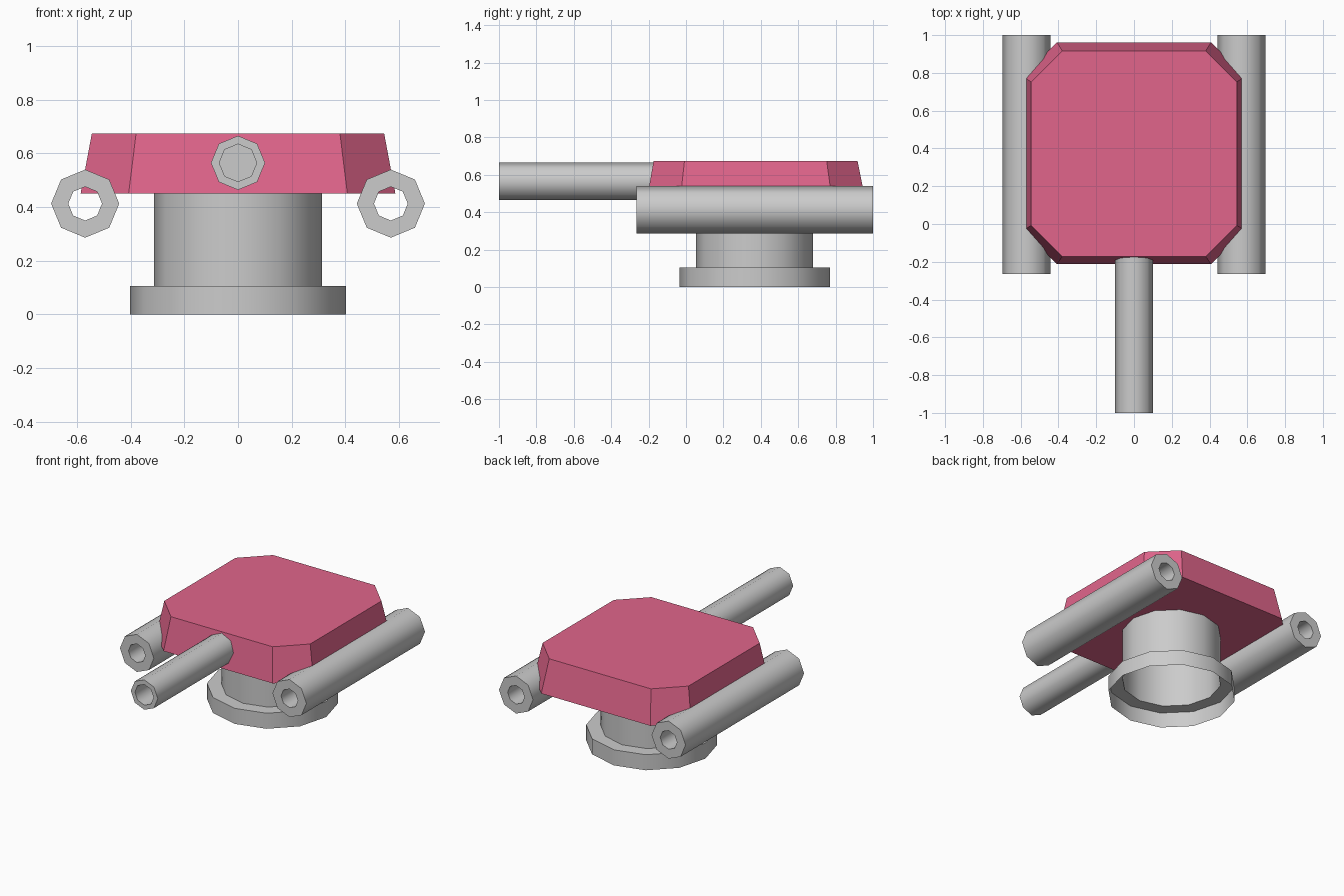
import bpy, bmesh
from math import cos, sin, pi, radians

if "Cube" in bpy.data.objects:
    bpy.data.objects.remove(bpy.data.objects["Cube"])

pink = bpy.data.materials.new("pink")
pink.diffuse_color = (0.75, 0.13, 0.26, 1)
pink.use_nodes = True
pink.node_tree.nodes["Principled BSDF"].inputs["Base Color"].default_value = pink.diffuse_color


def finish(name, bm):
    bmesh.ops.remove_doubles(bm, verts=bm.verts, dist=1e-5)
    bmesh.ops.recalc_face_normals(bm, faces=bm.faces)
    mesh = bpy.data.meshes.new(name)
    bm.to_mesh(mesh)
    bm.free()
    ob = bpy.data.objects.new(name, mesh)
    bpy.context.collection.objects.link(ob)
    return ob


def lathe(name, profile, sides, place):
    """Revolve (radius, height) points; place maps (a, b, height) to a position."""
    bm = bmesh.new()
    rings = []
    for r, h in profile:
        angles = [2 * pi * i / sides for i in range(sides)]
        rings.append([bm.verts.new(place(r * cos(t), r * sin(t), h)) for t in angles])
    for lo, hi in zip(rings, rings[1:]):
        for i in range(sides):
            j = (i + 1) % sides
            bm.faces.new((lo[i], lo[j], hi[j], hi[i]))
    ob = finish(name, bm)
    bpy.ops.object.select_all(action='DESELECT')
    ob.select_set(True)
    bpy.context.view_layer.objects.active = ob
    bpy.ops.object.shade_smooth_by_angle(angle=radians(50))
    return ob


# Open, stepped base shell: flange and neck
lathe("base_neck", [(0.402, 0), (0.402, 0.105), (0.313, 0.105), (0.313, 0.45)],
      12, lambda a, b, h: (a, b + 0.367, h))

# Tapered body with chamfered corners
bm = bmesh.new()
levels = []
for z, w, c, yc in ((0.45, 0.587, 0.408, 0.375), (0.675, 0.545, 0.38, 0.372)):
    outline = [(c, -w), (w, -c), (w, c), (c, w), (-c, w), (-w, c), (-w, -c), (-c, -w)]
    levels.append([bm.verts.new((x, y + yc, z)) for x, y in outline])
low, top = levels
bm.faces.new(low[::-1])
bm.faces.new(top)
for i in range(8):
    j = (i + 1) % 8
    bm.faces.new((low[i], low[j], top[j], top[i]))
body = finish("body", bm)
body.data.materials.append(pink)

# Open pipes along both sides
for side, s in (("left", -1), ("right", 1)):
    lathe(side + "_pipe",
          [(0.063, -0.265), (0.127, -0.265), (0.127, 1), (0.063, 1), (0.063, -0.265)],
          8, lambda a, b, h: (a + 0.57 * s, h, b + 0.413))

# Front barrel with a blind bore
lathe("front_barrel",
      [(0, -0.85), (0.07, -0.85), (0.07, -1), (0.101, -1), (0.101, -0.15), (0, -0.15)],
      8, lambda a, b, h: (a, h, b + 0.565))
